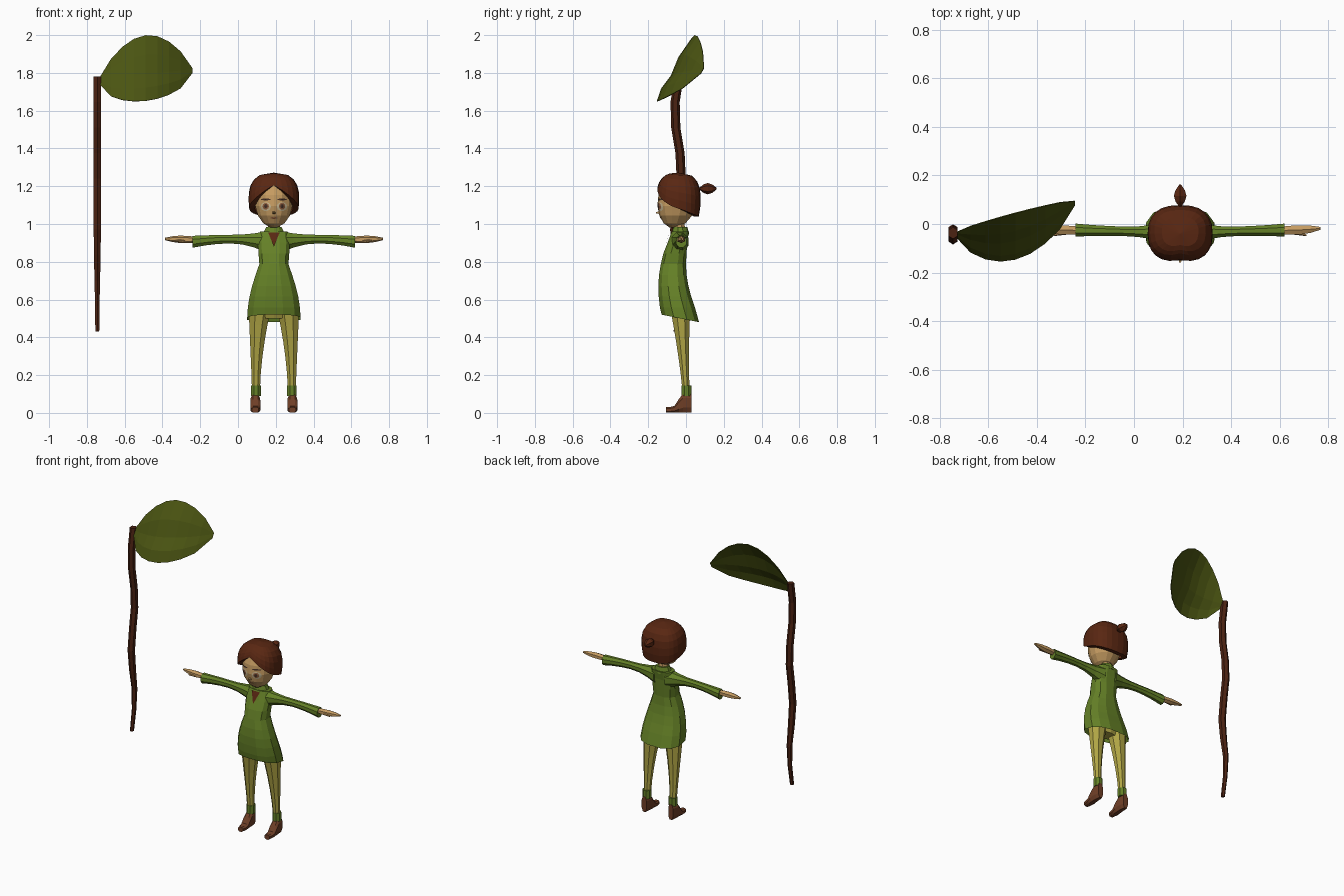
import bpy
import bmesh
from math import sin, cos, pi
from mathutils import Vector
from mathutils.bvhtree import BVHTree

cube = bpy.data.objects.get("Cube")
if cube:
    bpy.data.objects.remove(cube)

CENTRE = .19  # centre line of the figure
SIDES = {"left": 1, "right": -1}


def material(name, red, green, blue):
    mat = bpy.data.materials.new(name)
    mat.use_nodes = True
    mat.diffuse_color = (red, green, blue, 1)
    shader = mat.node_tree.nodes["Principled BSDF"]
    shader.inputs["Base Color"].default_value = mat.diffuse_color
    return mat


SKIN = material("skin", .56, .33, .12)
HAIR = material("hair_brown", .1, .02, .006)
TUNIC = material("tunic_green", .13, .22, .02)
LEGGINGS = material("leggings_yellow", .44, .38, .06)
BOOT = material("boot_brown", .16, .05, .02)
BARK = material("bark_brown", .07, .016, .006)
LEAF = material("leaf_green", .07, .09, .006)
EYE = material("eye_pale", .6, .5, .3)
DARK = material("eye_dark", .06, .03, .02)
LIP = material("lip_brown", .3, .12, .05)


def build(name, verts, faces, mat):
    bm = bmesh.new()
    made = [bm.verts.new(v) for v in verts]
    for face in faces:
        bm.faces.new([made[i] for i in face])
    bmesh.ops.recalc_face_normals(bm, faces=bm.faces)
    mesh = bpy.data.meshes.new(name)
    bm.to_mesh(mesh)
    bm.free()
    mesh.materials.append(mat)
    part = bpy.data.objects.new(name, mesh)
    bpy.context.collection.objects.link(part)
    return part


def ramp(t, start, end):
    """Smooth rise from zero to one between start and end."""
    t = min(max((t - start) / (end - start), 0), 1)
    return t * t * (3 - 2 * t)


def ellipse(angle, a, b, power):
    c, s = cos(angle), sin(angle)
    e = 2 / power
    return a * abs(c) ** e * (1 if c > 0 else -1), b * abs(s) ** e * (1 if s > 0 else -1)


def bands(rows, count):
    """Quads joining closed rings of equal count."""
    return [(r * count + i, r * count + (i + 1) % count,
             (r + 1) * count + (i + 1) % count, (r + 1) * count + i)
            for r in range(rows) for i in range(count)]


def loft(name, rule, steps, mat, axis="z", sides=8, power=2, open_start=False):
    """Skin rings across an axis; rule(t) gives x, y, z and two half sizes."""
    verts = []
    for step in range(steps + 1):
        x, y, z, a, b = rule(step / steps)
        for i in range(sides):
            p, q = ellipse(2 * pi * (i + .5) / sides, a, b, power)
            offset = {"x": (0, p, q), "y": (p, 0, q), "z": (p, q, 0)}[axis]
            verts.append(Vector((x, y, z)) + Vector(offset))
    faces = bands(steps, sides)
    faces.append(range(len(verts) - sides, len(verts)))
    if not open_start:
        faces.append(range(sides))
    return build(name, verts, faces, mat)


def decal(name, outline, target, mat, lift):
    """Thin plate, outlined in x and z, laid on the front of a part."""
    mesh = target.data
    tree = BVHTree.FromPolygons([v.co for v in mesh.vertices],
                                [p.vertices for p in mesh.polygons])
    count = len(outline)
    middle = [sum(axis) / count for axis in zip(*outline)]
    verts = []
    for x, z in [middle] + outline:
        hit = tree.ray_cast(Vector((CENTRE + x, -1, z)), Vector((0, 1, 0)))[0]
        verts.append((CENTRE + x, hit.y - lift, z))
    fan = [(0, 1 + i, 1 + (i + 1) % count) for i in range(count)]
    return build(name, verts, fan, mat)


def disc(x, z, a, b, count=10):
    angles = [2 * pi * i / count for i in range(count)]
    return [(x + a * cos(angle), z + b * sin(angle)) for angle in angles]


# Tunic: flared skirt, narrow waist, fuller chest
def tunic_rule(t):
    skirt = max(0, 1 - t / .65)
    chest = ramp(t, .65, 1)
    width = .075 + .07 * sin(skirt * pi / 2) + .015 * sin(pi * chest)
    depth = .067 + .035 * skirt - .02 * chest
    return CENTRE, -.03 - .04 * sin(pi * t), .5 + .46 * t, width, depth


tunic = loft("tunic", tunic_rule, 8, TUNIC, sides=12, power=2.5, open_start=True)
# The hem drops toward the back
for vertex in tunic.data.vertices[:12]:
    vertex.co.z -= .2 * (vertex.co.y + .03)

# Collar, neck, scarf and pelvis
loft("collar", lambda t: (CENTRE, -.03, .945 + .04 * t, .062 - .02 * t, .047 - .01 * t),
     1, TUNIC, sides=10)
loft("neck", lambda t: (CENTRE, -.03 - .01 * t, .94 + .08 * t, .034, .032), 1, SKIN)
decal("scarf", [(-.03, .955), (.03, .955), (0, .88)], tunic, HAIR, .008)
loft("pelvis", lambda t: (CENTRE, -.03 - .01 * t, .5 + .1 * t, .07 + .045 * ramp(t, 0, .5),
                          .04 + .03 * t), 2, LEGGINGS, sides=10)


# Limbs, each described for the side s
def sleeve_rule(s, t):
    radius = .024 + .036 * max(0, 1 - 2 * t) ** 2 + .01 * t ** 4
    return (CENTRE + s * (.04 + .39 * t), -.035 + .01 * t,
            .906 + .014 * sin(pi * t), .85 * radius, radius)


def hand_rule(s, t):
    radius = .018 + .005 * sin(pi * t) - .011 * t ** 3
    return CENTRE + s * (.42 + .157 * t), -.026 + .008 * t * t, .917 + .004 * t, radius, .9 * radius


def thumb_rule(s, t):
    radius = .009 - .005 * t
    return CENTRE + s * (.46 + .06 * t), -.034 - .012 * t, .912, radius, radius


def leg_rule(s, t):
    radius = .023 + .04 * t ** 1.5
    return CENTRE + s * (.095 - .02 * t * t), -.03 * t, .12 + .43 * t, radius, .9 * radius


def cuff_rule(s, t):
    return CENTRE + s * .095, .002, .09 + .055 * t, .028, .028


def boot_rule(s, t):
    height = .053 - .037 * ramp(t, .3, .75)
    width = .028 * sin(pi * (.15 + .7 * t)) ** .5
    return CENTRE + s * .098, .03 - .136 * t, height, width, height


for side, s in SIDES.items():
    loft(side + "_sleeve", lambda t: sleeve_rule(s, t), 6, TUNIC, "x")
    loft(side + "_hand", lambda t: hand_rule(s, t), 4, SKIN, "x", sides=6)
    loft(side + "_thumb", lambda t: thumb_rule(s, t), 1, SKIN, "x", sides=5)
    loft(side + "_leg", lambda t: leg_rule(s, t), 5, LEGGINGS)
    loft(side + "_ankle_cuff", lambda t: cuff_rule(s, t), 1, TUNIC)
    loft(side + "_boot", lambda t: boot_rule(s, t), 6, BOOT, "y", power=2.6)


# Head: an egg whose chin leans forward
def head_rule(t):
    t = .06 + .9 * t
    radius = .103 * sin(pi * t)
    return CENTRE, -.08 + .045 * t ** .5, 1.12 - .14 * cos(pi * t), radius, radius


head = loft("head", head_rule, 7, SKIN, sides=14)
loft("nose", lambda t: (CENTRE, -.135 - .024 * t, 1.06, .013 - .008 * t, .012 - .008 * t),
     1, SKIN, "y", sides=4)

# Painted face
decal("mouth", disc(0, 1.032, .02, .005), head, LIP, .003)
for side, s in SIDES.items():
    x = s * .043
    decal(side + "_eye", disc(x, 1.092, .028, .024), head, EYE, .003)
    decal(side + "_iris", disc(x, 1.094, .017, .018), head, LIP, .005)
    decal(side + "_pupil", disc(x, 1.095, .009, .011), head, DARK, .007)
    decal(side + "_eyebrow", disc(x, 1.13, .027, .005), head, DARK, .004)

# Hair cap: the lower edge is high at the forehead and low at the nape
COUNT, ROWS = 24, 6
CROWN = 1.272
verts = []
for row in range(1, ROWS + 2):
    for i in range(COUNT):
        turn = 2 * min(i, COUNT - i) / COUNT
        edge = 1.04 + .165 * (1 - turn) ** 2
        z = CROWN - (CROWN - edge) * min(row / ROWS, 1) ** 1.5
        height = (z - 1.13) / .143
        radius = (1 - height ** 2.6) ** .4 if height > 0 else 1 - .22 * height ** 2
        if row > ROWS:  # tuck the edge in against the scalp
            radius *= .76
        p, q = ellipse(2 * pi * i / COUNT - pi / 2, .134 * radius, .118 * radius, 2.5)
        verts.append((CENTRE + p, -.04 + q, z))
top = len(verts)
verts.append((CENTRE, -.04, CROWN))
crown_fan = [(top, i, (i + 1) % COUNT) for i in range(COUNT)]
build("hair", verts, bands(ROWS, COUNT) + crown_fan, HAIR)


# Bun
def bun_rule(t):
    radius = .004 + .026 * sin(pi * t)
    return CENTRE, .07 + .092 * t, 1.187, radius, radius


loft("bun", bun_rule, 4, HAIR, "y", sides=6)


# Staff with a gentle wobble, thinner at the foot
def staff_rule(t):
    z = .43 + 1.35 * t
    radius = .012 + .01 * ramp(t, 0, .4)
    return -.745, -.042 + .018 * cos(10 * (z - 1.28)), z, radius, 1.1 * radius


loft("staff", staff_rule, 10, BARK, sides=6)

# Leaf: a curved blade, folded forward either side of the midrib
COLUMNS, STRIPS = 8, 4
verts = []
for column in range(COLUMNS + 1):
    u = column / COLUMNS
    swell = max(sin(pi * u), .01)
    for strip in range(STRIPS + 1):
        v = 2 * strip / STRIPS - 1
        rise = v * (.207 * swell ** .75 if v > 0 else .14 * swell ** .4)
        fold = .55 * rise - .015 * swell * sin(pi * abs(v))
        sweep = -.04 - .25 * u + .38 * u * u
        verts.append((-.735 + .493 * u, sweep + fold, 1.765 + .055 * u + rise))
span = STRIPS + 1
faces = [(c * span + r, c * span + r + 1, (c + 1) * span + r + 1, (c + 1) * span + r)
         for c in range(COLUMNS) for r in range(STRIPS)]
leaf = build("leaf", verts, faces, LEAF)
leaf.modifiers.new("thickness", "SOLIDIFY").thickness = .004
